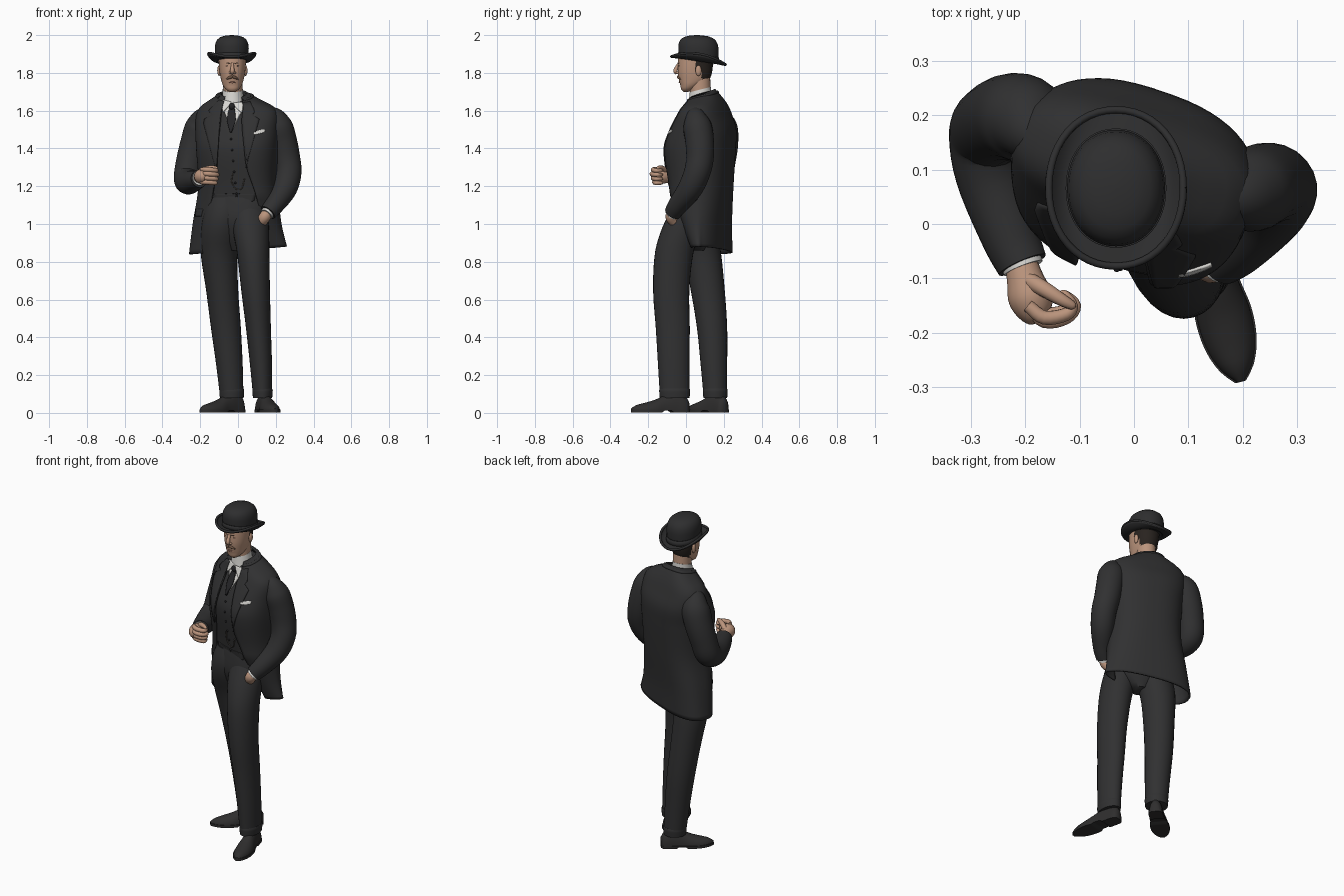
import bpy, bmesh, math
from mathutils import Vector

if "Cube" in bpy.data.objects:
    bpy.data.objects.remove(bpy.data.objects["Cube"])

def material(name, c):
    m = bpy.data.materials.new(name)
    m.diffuse_color = (*c, 1)
    m.use_nodes = True
    m.node_tree.nodes["Principled BSDF"].inputs["Base Color"].default_value = m.diffuse_color
    return m

SUIT = material("charcoal cloth", (.030, .030, .031))
HAT = material("black felt", (.027, .027, .028))
TIE = material("dark silk", (.018, .018, .020))
SHOE = material("dark leather", (.028, .027, .027))
SKIN = material("skin", (.50, .30, .205))
LIP = material("lip", (.36, .18, .13))
SHIRT = material("white linen", (.70, .69, .66))
HAIR = material("dark hair", (.022, .017, .014))
TACHE = material("brown hair", (.17, .10, .065))
METAL = material("dull metal", (.08, .07, .06))

ROT = math.radians(-19)          # the body is turned to its right
U = Vector((math.cos(ROT), math.sin(ROT), 0))
V = Vector((-math.sin(ROT), math.cos(ROT), 0))

def hermite(table, t):
    """Smooth interpolation of rows (t, a, b, ...)."""
    n = len(table)
    t = min(max(t, table[0][0]), table[-1][0])
    i = max(k for k in range(n - 1) if table[k][0] <= t)
    p, q = table[i], table[i + 1]
    o, r = table[max(i - 1, 0)], table[min(i + 2, n - 1)]
    h = q[0] - p[0]
    s = (t - p[0]) / h
    out = []
    for k in range(1, len(p)):
        m0 = (q[k] - o[k]) / (q[0] - o[0]) * h
        m1 = (r[k] - p[k]) / (r[0] - p[0]) * h
        out.append((2*s**3 - 3*s*s + 1) * p[k] + (s**3 - 2*s*s + s) * m0
                   + (3*s*s - 2*s**3) * q[k] + (s**3 - s*s) * m1)
    return out

def loft(name, rings, mats, closed=True, caps=True, thick=0, rule=None):
    bm = bmesh.new()
    rows = [[bm.verts.new(p) for p in r] for r in rings]
    n = len(rows[0])
    for a, b in zip(rows, rows[1:]):
        for j in range(n if closed else n - 1):
            k = (j + 1) % n
            bm.faces.new((a[j], a[k], b[k], b[j]))
    if closed and caps:
        bm.faces.new(rows[0])
        bm.faces.new(rows[-1])
    bmesh.ops.recalc_face_normals(bm, faces=bm.faces)
    for f in bm.faces:
        f.smooth = True
        if rule:
            f.material_index = rule(f.calc_center_median())
    me = bpy.data.meshes.new(name)
    bm.to_mesh(me)
    bm.free()
    ob = bpy.data.objects.new(name, me)
    bpy.context.collection.objects.link(ob)
    for m in (mats if isinstance(mats, list) else [mats]):
        me.materials.append(m)
    if thick:
        s = ob.modifiers.new("thickness", "SOLIDIFY")
        s.thickness, s.offset = thick, 0
    bpy.context.view_layer.objects.active = ob
    bpy.ops.object.select_all(action='DESELECT')
    ob.select_set(True)
    bpy.ops.object.shade_smooth_by_angle(angle=math.radians(50))
    return ob

def oval(cx, cy, z, a, b, ang, e=2.3, u=U, v=V):
    c, s = math.cos(ang), math.sin(ang)
    f = lambda w: math.copysign(abs(w) ** (2 / e), w)
    return Vector((cx, cy, z)) + u * a * f(c) + v * b * f(s)

X, Y = Vector((1, 0, 0)), Vector((0, 1, 0))

def column(name, table, mats, rows=24, n=32, e=2.2, turn=False, rule=None, tilt=0):
    """Upright body from rows (z, cx, cy, a, b)."""
    u, v = (U, V) if turn else (X, Y)
    z0, z1 = table[0][0], table[-1][0]
    rings = []
    for i in range(rows + 1):
        z = z0 + (z1 - z0) * i / rows
        cx, cy, a, b = hermite(table, z)
        ring = [oval(cx, cy, z, a, b, 2 * math.pi * j / n, e, u, v) for j in range(n)]
        for p in ring:
            p.z += tilt * (p.y - cy)
        rings.append(ring)
    return loft(name, rings, mats, rule=rule)

def tube(name, path, mat, n=16, sub=5):
    """Round tube through points (x, y, z, radius)."""
    tab = [(i, *p) for i, p in enumerate(path)]
    pts = [hermite(tab, i / sub) for i in range((len(path) - 1) * sub + 1)]
    P = [Vector(p[:3]) for p in pts]
    nor, rings = Vector((.31, .53, .79)), []
    for i, p in enumerate(P):
        t = (P[min(i + 1, len(P) - 1)] - P[max(i - 1, 0)]).normalized()
        nor = (nor - t * nor.dot(t)).normalized()
        bi = t.cross(nor)
        r = max(pts[i][3], .001)
        rings.append([p + (nor * math.cos(w) + bi * math.sin(w)) * r
                      for w in (2 * math.pi * j / n for j in range(n))])
    return loft(name, rings, mat)

def ball(name, c, s, mat, n=14):
    return loft(name, [[Vector((c[0] + s[0] * math.sin(t) * math.cos(w), c[1] + s[1] * math.sin(t) * math.sin(w),
                                c[2] + s[2] * math.cos(t))) for w in (2 * math.pi * j / n for j in range(n))]
                       for t in (.02 + (math.pi - .04) * i / 10 for i in range(11))], mat)

# Torso surface shared by jacket, vest, lapels and small details
TORSO = [(.86, .0, .09, .262, .12), (1.0, -.005, .085, .235, .13), (1.2, 0, .08, .205, .152),
         (1.4, 0, .075, .215, .17), (1.5, 0, .092, .222, .152), (1.58, 0, .1, .22, .115),
         (1.62, -.003, .098, .195, .098), (1.655, -.01, .093, .135, .082), (1.695, -.022, .085, .066, .062)]

def surf(z, ang, off=0):
    cx, cy, a, b = hermite(TORSO, z)
    p = oval(cx, cy, z, a + off, b + off, ang, 2.5)
    p.z += max(0, z - 1.58) / .115 * .4 * (p.y - cy - .02) * (1 - min(1, abs(p.x - cx) / .25))
    return p

def angle_at(x, z):
    lo, hi = math.radians(-165), math.radians(5)
    for _ in range(24):
        mid = (lo + hi) / 2
        lo, hi = (mid, hi) if surf(z, mid).x < x else (lo, mid)
    return lo

def front(x, z, off=0):
    return surf(z, angle_at(x, z), off)

def patch(name, table, off, mat, thick=.006, rows=16, cols=6):
    """Piece lying on the chest from rows (z, x0, x1)."""
    rings = []
    for i in range(rows + 1):
        z = table[0][0] + (table[-1][0] - table[0][0]) * i / rows
        k = max(k for k in range(len(table) - 1) if table[k][0] <= z + 1e-9)
        p, q = table[k], table[k + 1]
        s = (z - p[0]) / (q[0] - p[0])
        x0, x1 = p[1] + (q[1] - p[1]) * s, p[2] + (q[2] - p[2]) * s
        rings.append([front(x0 + (x1 - x0) * j / cols, z, off) for j in range(cols + 1)])
    return loft(name, rings, mat, closed=False, thick=thick)

# Jacket shell, open at the front
EDGE = [(.86, -.185, .165), (1.15, -.135, .095), (1.3, -.112, .045), (1.4, -.108, .032),
        (1.55, -.092, .02), (1.63, -.084, .03), (1.695, -.066, .019)]
rings = []
for i in range(41):
    z = .86 + .835 * i / 40
    xl, xr = hermite(EDGE, z)
    a0, a1 = angle_at(xr, z), angle_at(xl, z) + 2 * math.pi
    row = [surf(z, a0 + (a1 - a0) * j / 56) for j in range(57)]
    low = max(0, (1.15 - z) / .29)
    for p in row:                           # the left tail is pushed back; the right hem hangs lower
        if p.x > 0 and p.y < .08:
            p.y += .65 * low * (.08 - p.y)
        p.z += .08 * p.x * low ** 3
    rings.append(row)
loft("jacket", rings, SUIT, closed=False, thick=.01)
tube("jacket_collar", [(*surf(1.68, math.radians(w), .001), .01) for w in range(-50, 231, 35)], SUIT, 10)
patch("right_lapel", [(1.3, -.115, -.108), (1.55, -.18, -.092), (1.575, -.13, -.088), (1.6, -.15, -.085),
                      (1.67, -.095, -.07)], .007, SUIT)
patch("left_lapel", [(1.3, .04, .05), (1.56, .112, .02), (1.58, .07, .022), (1.605, .09, .026),
                     (1.67, .06, .026)], .007, SUIT)
patch("pocket_square", [(1.474, .08, .095), (1.486, .08, .138), (1.5, .12, .138)], .007, SHIRT, rows=6)
patch("right_pocket_flap", [(1.04, -.222, -.19), (1.08, -.218, -.18)], .004, SUIT, rows=4)

# Vest with two points, buttons and watch chain
loft("vest", [[surf(1.12 + .55 * i / 24, 2 * math.pi * j / 48, -.013) for j in range(48)] for i in range(25)], SUIT)
patch("vest_point_right", [(1.09, -.085, -.08), (1.125, -.14, -.01), (1.16, -.14, .0)], -.012, SUIT)
patch("vest_point_left", [(1.09, .02, .03), (1.125, -.02, .09), (1.16, -.01, .1)], -.012, SUIT)
for i in range(6):
    ball("vest_button", front(-.04 + .006 * i, 1.45 - .058 * i, -.01), (.006, .005, .006), TIE, 10)
tube("watch_chain", [(*front(x, z, -.008), .003) for x, z in
                     ((-.03, 1.27), (-.035, 1.22), (-.01, 1.185), (.02, 1.19), (.035, 1.24))], METAL, 8)

# Shirt, collar and tie
patch("shirt_front", [(1.5, -.04, -.032), (1.62, -.086, .03), (1.66, -.086, .03)], -.008, SHIRT)
column("shirt_collar", [(1.62, -.025, .078, .068, .07), (1.67, -.027, .075, .057, .06),
                        (1.712, -.028, .076, .054, .056)], SHIRT, 6, 28, 2, tilt=.25)
patch("collar_wing_right", [(1.6, -.08, -.074), (1.66, -.084, -.036), (1.675, -.075, -.036)], .003, SHIRT, rows=8)
patch("collar_wing_left", [(1.6, .016, .022), (1.66, -.024, .026), (1.675, -.024, .02)], .003, SHIRT, rows=8)
patch("tie", [(1.485, -.042, -.034), (1.55, -.06, -.012), (1.65, -.042, -.02)], -.001, TIE)
ball("tie_knot", front(-.031, 1.645, .004), (.016, .012, .018), TIE)

# Trousers
column("trouser_seat", [(.86, 0, .045, .04, .05), (.93, .0, .042, .12, .085), (1.02, 0, .045, .165, .115),
                        (1.12, 0, .06, .175, .122), (1.2, 0, .075, .17, .12)], SUIT, 16, 36, 2.2, True)
LEGS = {"left": [(.085, .13, -.06, .05, .078), (.25, .122, -.065, .058, .083), (.45, .108, -.07, .066, .09),
                 (.65, .093, -.078, .076, .096), (.85, .08, -.062, .086, .102), (.97, .068, -.026, .096, .104),
                 (1.06, .058, .012, .098, .1), (1.14, .045, .04, .09, .085)],
        "right": [(.085, -.033, .155, .062, .062), (.25, -.045, .148, .07, .07), (.45, -.064, .138, .079, .08),
                  (.65, -.084, .115, .085, .09), (.85, -.1, .085, .098, .1), (.97, -.088, .055, .108, .11),
                  (1.06, -.075, .048, .108, .11), (1.14, -.065, .06, .1, .1)]}
for side, t in LEGS.items():
    column(side + "_trouser_leg", t, SUIT, 26, 28, 2)
    z, cx, cy, a, b = t[0]
    column(side + "_turn_up", [(.08, cx, cy, a + .001, b + .001), (.12, cx, cy, a + .004, b + .004),
                               (.128, cx, cy, a + .001, b + .001)], SUIT, 6, 28, 2)

# Shoes: sections across the length
def shoe(name, heel, toe):
    h, t = Vector((*heel, 0)), Vector((*toe, 0))
    d = (t - h).normalized()
    s = Vector((-d.y, d.x, 0))
    prof = [(0, .018, .06), (.05, .034, .085), (.25, .038, .105), (.42, .042, .092), (.6, .05, .068),
            (.78, .045, .052), (.92, .028, .04), (1, .007, .024)]
    rings, soles = [], []
    for i in range(25):
        w, top = hermite(prof, i / 24)
        p = h + (t - h) * i / 24
        arch = .012 if .3 < i / 24 < .5 else .003
        rings.append([p + s * w * math.cos(q) + Vector((0, 0, .012 + (top - .012) * math.sin(q)))
                      for q in (math.pi * j / 14 for j in range(15))])
        soles.append([p + s * (w + .003) * k + Vector((0, 0, z)) for k, z in
                      ((-1, arch), (1, arch), (1, .018), (-1, .018))])
    loft(name, rings, SHOE)
    loft(name + "_sole", soles, SHOE)

shoe("left_shoe", (.118, .015), (.196, -.29))
shoe("right_shoe", (.025, .21), (-.198, .015))

# Arms with shirt cuffs
tube("right_sleeve", [(-.11, .14, 1.58, .03), (-.175, .162, 1.57, .05), (-.198, .19, 1.52, .078), (-.222, .197, 1.44, .08),
                      (-.25, .188, 1.34, .076), (-.267, .165, 1.25, .073), (-.262, .09, 1.222, .066),
                      (-.228, -.02, 1.23, .054), (-.205, -.075, 1.24, .047)], SUIT, 24)
tube("right_cuff", [(-.215, -.05, 1.238, .04), (-.203, -.081, 1.243, .038)], SHIRT, 20, 2)
tube("left_sleeve", [(.12, .06, 1.58, .03), (.185, .052, 1.57, .05), (.212, .06, 1.52, .075), (.236, .072, 1.44, .076),
                     (.256, .074, 1.35, .073), (.266, .058, 1.27, .07), (.246, .02, 1.185, .065), (.195, -.04, 1.105, .053),
                     (.158, -.07, 1.06, .045)], SUIT, 24)
tube("left_cuff", [(.172, -.058, 1.078, .036), (.15, -.078, 1.05, .035)], SHIRT, 20, 2)

# Hands: the right one half closed, the left one in the trouser pocket
tube("right_palm", [(-.21, -.06, 1.243, .028), (-.2, -.1, 1.25, .034), (-.19, -.135, 1.252, .041),
                    (-.178, -.165, 1.252, .03), (-.17, -.176, 1.252, .01)], SKIN)
for i in range(4):
    z, k = 1.288 - .022 * i, .006 * abs(i - 1)
    tube("right_finger", [(-.195, -.15, z, .012), (-.165, -.178 + k, z, .0135), (-.125, -.172 + k, z - .004, .0125),
                          (-.108 - k, -.15, z - .005, .011), (-.128, -.13, z - .005, .009),
                          (-.138, -.128, z - .005, .003)], SKIN, 10, 4)
tube("right_thumb", [(-.2, -.1, 1.265, .016), (-.168, -.118, 1.29, .015), (-.135, -.138, 1.298, .012),
                     (-.113, -.15, 1.296, .008), (-.108, -.153, 1.295, .002)], SKIN, 10)
tube("left_hand", [(.158, -.068, 1.06, .028), (.142, -.078, 1.038, .031), (.125, -.062, 1.01, .028),
                   (.115, -.04, .98, .02)], SKIN)

# Head with hair painted by position
column("neck", [(1.63, -.025, .08, .05, .052), (1.78, -.028, .07, .052, .058)], SKIN, 4, 24, 2)
HEAD = [(1.7, -.03, .0, .016, .014), (1.712, -.03, .007, .034, .032), (1.735, -.03, .025, .05, .055),
        (1.765, -.03, .042, .06, .08), (1.8, -.03, .047, .067, .09), (1.84, -.03, .05, .071, .093),
        (1.9, -.03, .06, .074, .1)]
column("head", HEAD, [SKIN, HAIR], 30, 48, 2.2,
       rule=lambda p: int((p.y > .085 and p.z > 1.755) or (p.y > .05 and p.z > 1.805)))

def face(x, z, off=0):
    cx, cy, a, b = hermite(HEAD, z)
    return (cx + x, cy - (b + off) * math.sqrt(max(0, 1 - (x / a) ** 2)), z)

tube("nose", [(-.03, -.036, 1.855, .006), (-.03, -.048, 1.832, .009), (-.03, -.056, 1.81, .012),
              (-.03, -.048, 1.797, .008)], SKIN, 12)
tube("lips", [(*face(x, 1.75), .005 - abs(x) * .15) for x in (-.02, 0, .02)], LIP, 8)
for s in (-1, 1):
    ball("ear", (-.03 + s * .07, .066, 1.812), (.01, .016, .028), SKIN)
    ball("nostril_wing", (-.03 + s * .011, -.045, 1.801), (.008, .009, .007), SKIN, 10)
    ball("eye", face(s * .027, 1.836, -.003), (.009, .004, .0035), LIP, 10)
    ball("iris", face(s * .027, 1.836, .0), (.0035, .003, .003), HAIR, 8)
    tube("eyebrow", [(*face(s * x, z, -.001), r) for x, z, r in
                     ((.01, 1.848, .003), (.027, 1.852, .0035), (.045, 1.847, .0015))], TACHE, 8)
    tube("moustache", [(*face(s * x, z, .001), r) for x, z, r in
                       ((0, 1.78, .007), (.016, 1.775, .0075), (.032, 1.766, .003))], TACHE, 10)

# Bowler hat: crown, band and rolled brim, all tipped back
def hat_point(ang, rx, ry, h, keep=1.0):
    p = oval(-.033, .066, 0, rx, ry, ang, 2.1, X, Y)
    p.z = 1.866 + h - .15 * keep * (p.y - .06)
    return p

def hat_ring(rx, ry, h, keep=1.0, curl=0):
    return [hat_point(w, rx, ry, h + curl * math.cos(w) ** 2, keep) for w in (2 * math.pi * j / 48 for j in range(48))]

CROWN = [(0, .97), (.03, .985), (.065, 1), (.09, .965), (.11, .86), (.122, .7), (.13, .45), (.133, .2), (.134, .02)]
loft("hat_crown", [hat_ring(.09 * k, .107 * k, h, 1 - h / .16) for h, k in CROWN], HAT)
loft("hat_band", [hat_ring(.0905, .1075, h, 1 - h / .16) for h in (0, .012, .03)], HAT, caps=False, thick=.004)
loft("hat_brim", [hat_ring(.08 + .046 * t, .098 + .048 * t, -.004 * t, 1, .036 * t * t)
                  for t in (0, .25, .5, .7, .85, 1)], HAT, caps=False, thick=.008)
tube("hat_brim_edge", [(*p, .007) for p in (lambda r: r + r[:1])(hat_ring(.1235, .1435, 0, 1, .036))], HAT, 8, 1)
